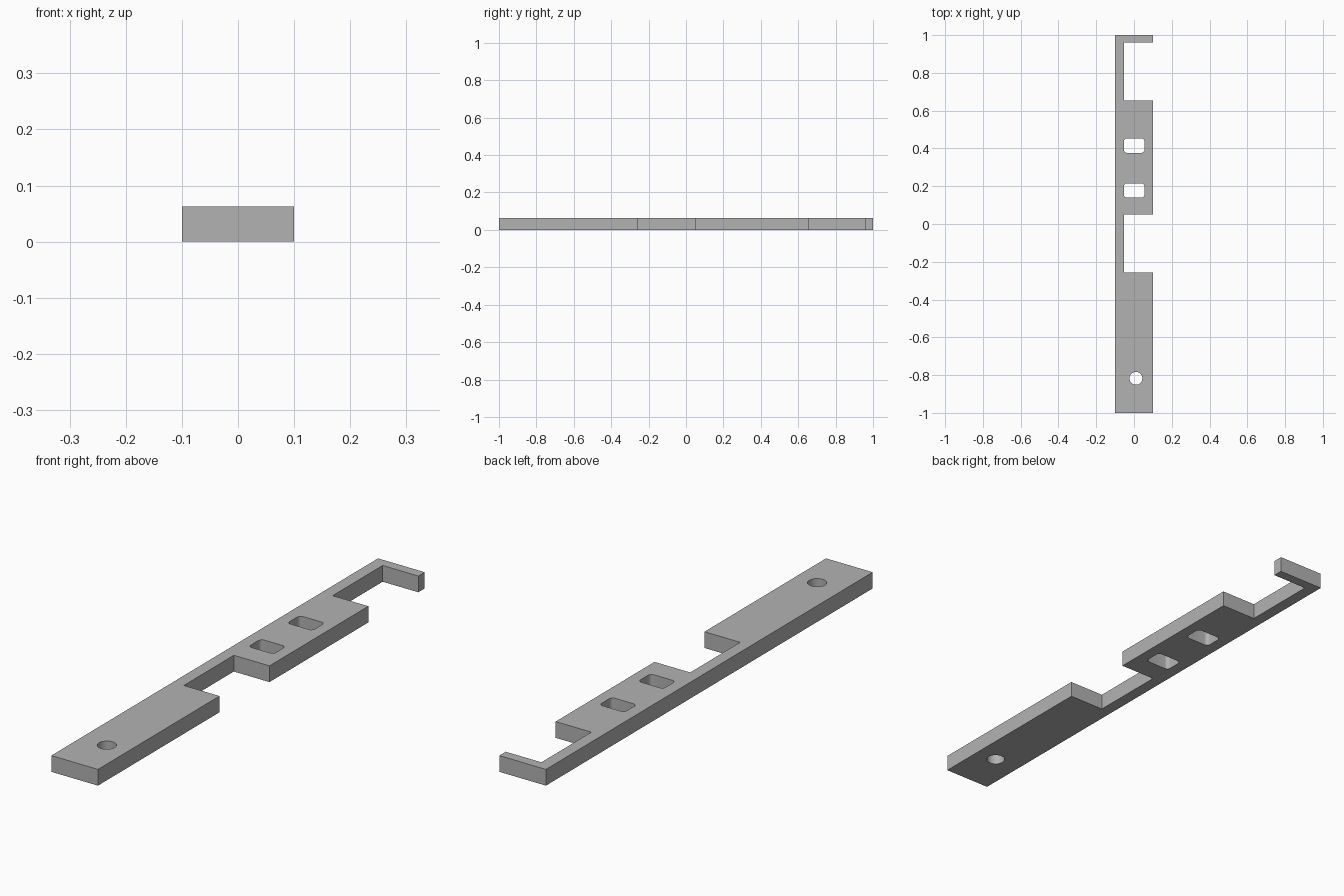
import bpy, bmesh, math

THICKNESS = 0.063
LEFT, RIGHT, NECK = -0.1, 0.1, -0.053

cube = bpy.data.objects.get("Cube")
if cube:
    bpy.data.objects.remove(cube, do_unlink=True)


def circle(cx, cy, r, n=32):
    return [(cx + r * math.cos(math.tau * i / n), cy + r * math.sin(math.tau * i / n))
            for i in range(n)]


def rounded_slot(cx, cy, w, h, r, steps=6):
    points = []
    for quarter, (sx, sy) in enumerate([(1, 1), (-1, 1), (-1, -1), (1, -1)]):
        for i in range(steps + 1):
            a = (quarter + i / steps) * math.pi / 2
            points.append((cx + sx * (w / 2 - r) + r * math.cos(a),
                           cy + sy * (h / 2 - r) + r * math.sin(a)))
    return points


# Bar outline with two side notches and an end hook
outline = [(LEFT, -1), (RIGHT, -1)]
for start, end in [(-0.256, 0.05), (0.655, 0.961)]:
    outline += [(RIGHT, start), (NECK, start), (NECK, end), (RIGHT, end)]
outline += [(RIGHT, 1), (LEFT, 1)]

# Pin hole and two rounded slots
loops = [outline, circle(0.01, -0.817, 0.034)]
loops += [rounded_slot(0.001, y, 0.108, 0.076, 0.015) for y in (0.177, 0.415)]

# Fill the profile around its holes and extrude it to a plate
bm = bmesh.new()
for loop in loops:
    verts = [bm.verts.new((x, y, 0)) for x, y in loop]
    for i, v in enumerate(verts):
        bm.edges.new((verts[i - 1], v))
bmesh.ops.triangle_fill(bm, edges=bm.edges[:], use_beauty=True, normal=(0, 0, 1))
result = bmesh.ops.extrude_face_region(bm, geom=bm.faces[:])
top = [g for g in result["geom"] if isinstance(g, bmesh.types.BMVert)]
bmesh.ops.translate(bm, verts=top, vec=(0, 0, THICKNESS))
bmesh.ops.recalc_face_normals(bm, faces=bm.faces[:])

mesh = bpy.data.meshes.new("notched_bar")
bm.to_mesh(mesh)
bm.free()
bar = bpy.data.objects.new("notched_bar", mesh)
bpy.context.collection.objects.link(bar)

# Plain grey finish
grey = bpy.data.materials.new("plain_grey")
grey.use_nodes = True
colour = (0.45, 0.45, 0.45, 1)
grey.diffuse_color = colour
grey.node_tree.nodes["Principled BSDF"].inputs["Base Color"].default_value = colour
mesh.materials.append(grey)

# Smooth hole walls, sharp plate edges
bpy.ops.object.select_all(action="DESELECT")
bar.select_set(True)
bpy.context.view_layer.objects.active = bar
bpy.ops.object.shade_smooth_by_angle(angle=math.radians(30))
